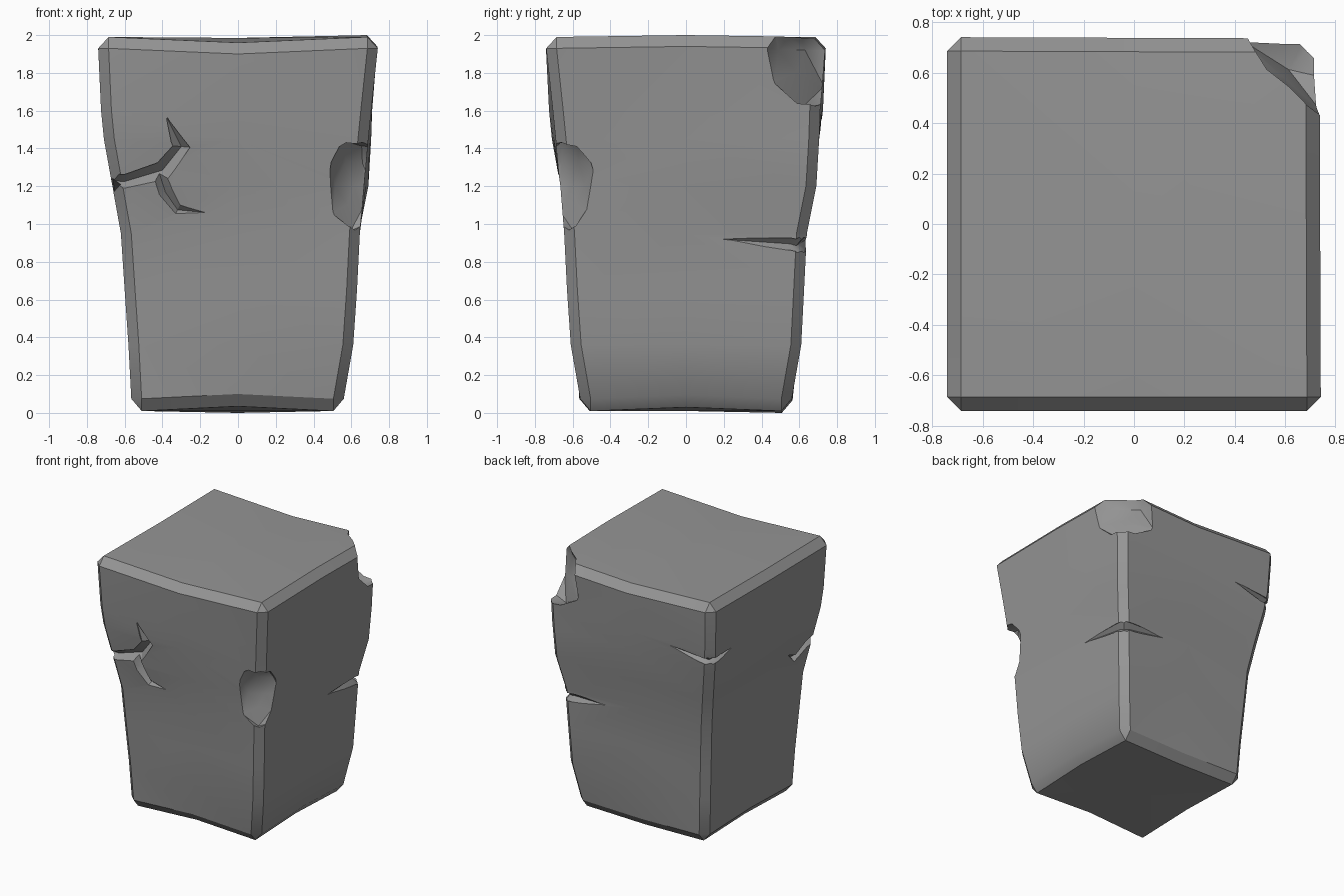
import bpy, bmesh, random
from math import radians
from mathutils import Vector, Matrix, noise

cube = bpy.data.objects.get("Cube")
if cube:
    bpy.data.objects.remove(cube, do_unlink=True)

stone = bpy.data.materials.new("stone_grey")
stone.use_nodes = True
GREY = (0.3, 0.3, 0.3, 1)
stone.diffuse_color = GREY
stone.node_tree.nodes["Principled BSDF"].inputs["Base Color"].default_value = GREY


def make_object(name, bm):
    bmesh.ops.recalc_face_normals(bm, faces=bm.faces)
    mesh = bpy.data.meshes.new(name)
    bm.to_mesh(mesh)
    bm.free()
    mesh.materials.append(stone)
    obj = bpy.data.objects.new(name, mesh)
    bpy.context.collection.objects.link(obj)
    return obj


# Worn block: tapered rings with four chamfered corners and a middle point per side
CHAMFER = 0.055
HEIGHTS = [0.075, 0.36, 0.65, 0.95, 1.2, 1.45, 1.6, 1.93]
# Outward reach of each corner edge, one value per height
CORNERS = [
    ((-1, -1), [0.565, 0.58, 0.60, 0.62, 0.665, 0.71, 0.725, 0.74]),
    ((1, -1), [0.56, 0.61, 0.63, 0.645, 0.665, 0.69, 0.705, 0.74]),
    ((1, 1), [0.56, 0.61, 0.625, 0.64, 0.69, 0.705, 0.71, 0.735]),
    ((-1, 1), [0.565, 0.58, 0.60, 0.62, 0.66, 0.705, 0.725, 0.74]),
]
# Height shift of the rim in the middle of the front, left, back and right sides
TOP_SAG = [-0.03, 0.01, -0.03, -0.005]
BOTTOM_SAG = [0.025, 0.02, -0.01, 0.015]


def ring(bm, z, reaches, first, second, sag):
    """Two points per corner, then one in the middle of the next side."""
    pts = []
    for ((sx, sy), _), r in zip(CORNERS, reaches):
        a = Vector((sx * (r - first), sy * (r - second), z))
        b = Vector((sx * (r - second), sy * (r - first), z))
        pts.append((b, a) if sx * sy > 0 else (a, b))
    loop = []
    for i, (a, b) in enumerate(pts):
        mid = (b + pts[(i + 1) % 4][0]) / 2
        mid.z += sag[i]
        loop += [bm.verts.new(p) for p in (a, b, mid)]
    return loop


def column(k):
    return [c[1][k] for c in CORNERS]


bm = bmesh.new()
level = [0] * 4
rings = [ring(bm, 0.01, column(0), CHAMFER, CHAMFER, BOTTOM_SAG)]
for k, z in enumerate(HEIGHTS):
    sag = BOTTOM_SAG if k == 0 else TOP_SAG if k == len(HEIGHTS) - 1 else level
    rings.append(ring(bm, z, column(k), CHAMFER, 0, sag))
rings.append(ring(bm, 1.99, column(-1), CHAMFER, CHAMFER, TOP_SAG))
for low, high in zip(rings, rings[1:]):
    for i in range(12):
        j = (i + 1) % 12
        bm.faces.new((low[i], low[j], high[j], high[i]))
for loop, z in ((rings[0], 0.01), (rings[-1], 1.985)):
    centre = bm.verts.new((0, 0, z))
    for i in range(12):
        bm.faces.new((loop[i], loop[(i + 1) % 12], centre))
bmesh.ops.remove_doubles(bm, verts=bm.verts, dist=0.0001)
bmesh.ops.triangulate(bm, faces=[f for f in bm.faces if len(f.verts) > 3])
block = make_object("stone_block", bm)


# Damage cutters
def crack(path, normals):
    """Diamond tube along (position, half width, depth) points."""
    bm = bmesh.new()
    loops = []
    for i, ((p, width, depth), n) in enumerate(zip(path, normals)):
        before = Vector(path[max(i - 1, 0)][0])
        after = Vector(path[min(i + 1, len(path) - 1)][0])
        n = Vector(n).normalized()
        side = n.cross(after - before).normalized()
        offsets = (side * width, n * 0.08, -side * width, -n * depth)
        loops.append([bm.verts.new(Vector(p) + o) for o in offsets])
    for a, b in zip(loops, loops[1:]):
        for i in range(4):
            j = (i + 1) % 4
            bm.faces.new((a[i], a[j], b[j], b[i]))
    bm.faces.new(loops[0])
    bm.faces.new(loops[-1])
    return make_object("crack_cutter", bm)


def chip(centre, size, turn, seed):
    """Jagged ellipsoid whose first axis points out of the corner."""
    random.seed(seed)
    bm = bmesh.new()
    bmesh.ops.create_icosphere(bm, subdivisions=2, radius=1)
    for v in bm.verts:
        v.co *= random.uniform(0.82, 1.18)
    place = (Matrix.Translation(centre) @ Matrix.Rotation(radians(turn), 4, "Z")
             @ Matrix.Diagonal((*size, 1)))
    bmesh.ops.transform(bm, matrix=place, verts=bm.verts)
    return make_object("chip_cutter", bm)


FRONT, SIDE, BACK, LEFT = (0, -1, 0), (-1, 0, 0), (0, 1, 0), (1, 0, 0)
cutters = [
    # Forked crack on the front, running round the corner
    crack([((-0.8, -0.67, 1.235), 0.035, 0.04), ((-0.6, -0.67, 1.225), 0.04, 0.05),
           ((-0.4, -0.672, 1.285), 0.055, 0.06), ((-0.3, -0.69, 1.41), 0.05, 0.05),
           ((-0.375, -0.71, 1.56), 0.004, 0.005)], [FRONT] * 5),
    crack([((-0.42, -0.67, 1.28), 0.03, 0.04), ((-0.385, -0.665, 1.17), 0.04, 0.06),
           ((-0.32, -0.655, 1.075), 0.035, 0.045), ((-0.165, -0.65, 1.06), 0.004, 0.005)],
          [FRONT] * 4),
    crack([((-0.67, -0.8, 1.24), 0.035, 0.04), ((-0.66, -0.55, 1.19), 0.035, 0.045),
           ((-0.65, -0.42, 1.12), 0.03, 0.04), ((-0.66, -0.33, 1.18), 0.004, 0.005)],
          [SIDE] * 4),
    # Pointed cuts across the two rear edges
    crack([((0.65, 0.18, 0.92), 0.003, 0.008), ((0.63, 0.55, 0.895), 0.035, 0.035),
           ((0.62, 0.62, 0.885), 0.045, 0.05), ((0.55, 0.63, 0.895), 0.035, 0.035),
           ((0.18, 0.65, 0.92), 0.003, 0.008)], [LEFT, LEFT, (1, 1, 0), BACK, BACK]),
    crack([((-0.37, 0.725, 1.58), 0.003, 0.008), ((-0.62, 0.71, 1.54), 0.025, 0.03),
           ((-0.7, 0.7, 1.53), 0.03, 0.045), ((-0.71, 0.62, 1.535), 0.025, 0.03),
           ((-0.725, 0.47, 1.56), 0.003, 0.008)], [BACK, BACK, (-1, 1, 0), SIDE, SIDE]),
    # Broken edge at the front and broken top corner at the rear
    chip((0.65, -0.65, 1.2), (0.13, 0.2, 0.25), -45, 4),
    chip((0.72, 0.72, 1.92), (0.25, 0.37, 0.31), 45, 7),
]

bpy.context.view_layer.objects.active = block
block.select_set(True)
for cutter in cutters:
    mod = block.modifiers.new("damage", "BOOLEAN")
    mod.operation = "DIFFERENCE"
    mod.solver = "EXACT"
    mod.object = cutter
    bpy.ops.object.modifier_apply(modifier=mod.name)
    bpy.data.objects.remove(cutter, do_unlink=True)
bpy.ops.object.shade_smooth_by_angle(angle=radians(32))
